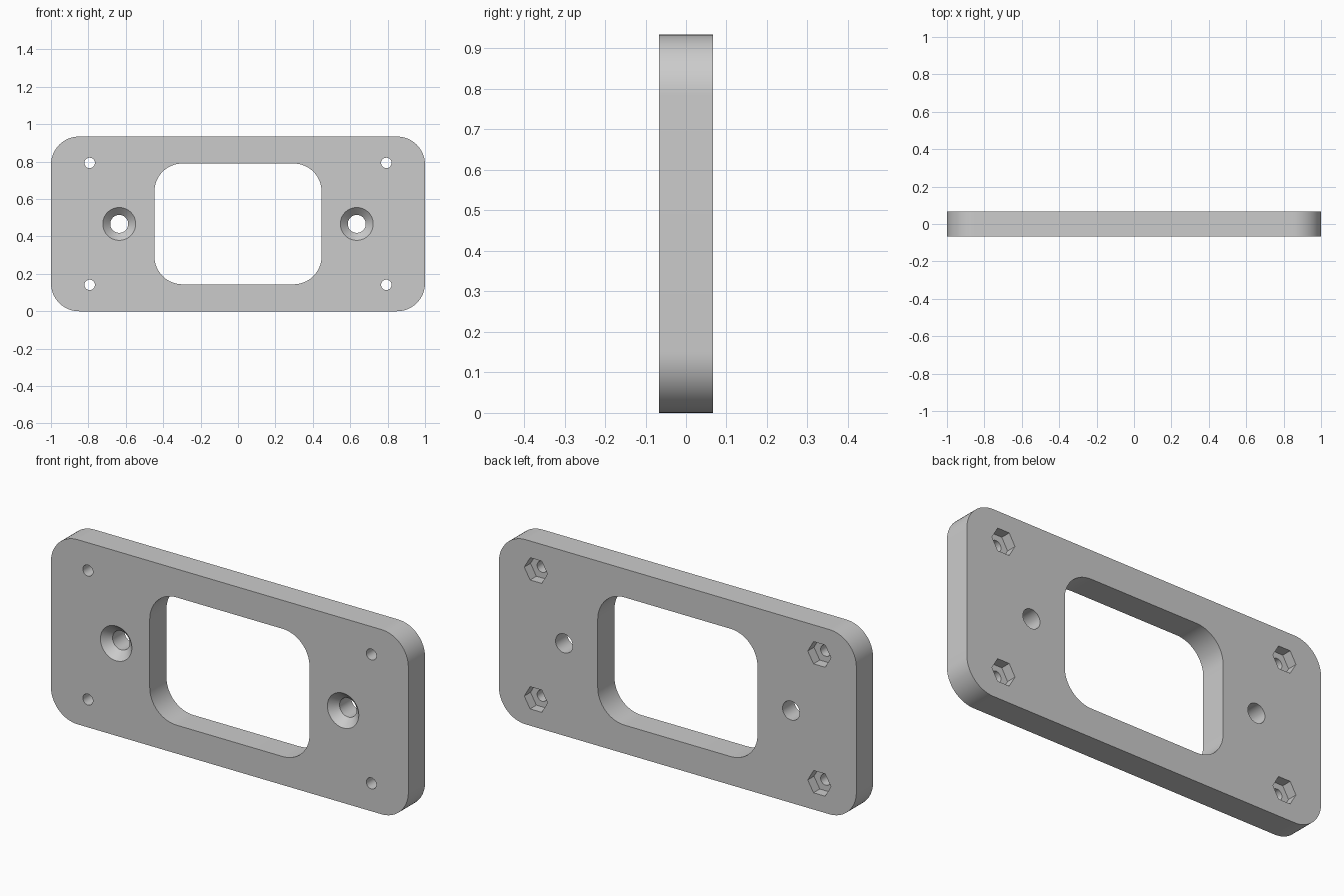
import bpy
from math import pi, sin, cos, radians
from mathutils import Matrix

cube = bpy.data.objects.get("Cube")
if cube:
    bpy.data.objects.remove(cube, do_unlink=True)

LENGTH, THICK, HEIGHT = 2.0, 0.134, 0.934
FRONT, BACK, MID = -THICK / 2, THICK / 2, HEIGHT / 2

grey = bpy.data.materials.new("plain grey")
grey.use_nodes = True
grey.diffuse_color = (0.6, 0.6, 0.6, 1)
grey.node_tree.nodes["Principled BSDF"].inputs["Base Color"].default_value = (0.6, 0.6, 0.6, 1)


def loft(name, rings):
    """Solid through matching rings, each an outline of (x, z) points at a depth y."""
    n = len(rings[0][0])
    verts = [(x, y, z) for outline, y in rings for x, z in outline]
    faces = [tuple(range(n)), tuple(reversed(range(len(verts) - n, len(verts))))]
    for r in range(len(rings) - 1):
        for i in range(n):
            a, b = r * n + i, r * n + (i + 1) % n
            faces.append((a, a + n, b + n, b))
    mesh = bpy.data.meshes.new(name)
    mesh.from_pydata(verts, [], faces)
    mesh.materials.append(grey)
    obj = bpy.data.objects.new(name, mesh)
    bpy.context.collection.objects.link(obj)
    return obj


def rounded(width, height, radius, steps=16):
    """Rounded rectangle centred on the plate."""
    points = []
    for k, (sx, sz) in enumerate([(1, 1), (-1, 1), (-1, -1), (1, -1)]):
        for i in range(steps + 1):
            a = (k + i / steps) * pi / 2
            points.append((sx * (width / 2 - radius) + radius * cos(a),
                           MID + sz * (height / 2 - radius) + radius * sin(a)))
    return points


def ngon(x, z, radius, sides=48):
    return [(x + radius * cos(2 * pi * i / sides), z + radius * sin(2 * pi * i / sides))
            for i in range(sides)]


# Plate body with rounded corners
plate = loft("mounting_plate", [(rounded(LENGTH, HEIGHT, 0.15), FRONT),
                                (rounded(LENGTH, HEIGHT, 0.15), BACK)])

# Central window
opening = rounded(0.894, 0.646, 0.15)
cutters = [loft("window_cutter", [(opening, FRONT - 0.1), (opening, BACK + 0.1)])]

for side, label in ((1, "left"), (-1, "right")):
    # Countersunk screw hole, wide at the front
    x = side * 0.635
    cutters.append(loft(label + "_screw_cutter", [
        (ngon(x, MID, 0.098), FRONT - 0.01),
        (ngon(x, MID, 0.048), FRONT + 0.04),
        (ngon(x, MID, 0.048), BACK + 0.1)]))
    # Corner bolt holes, each with a hexagonal nut pocket in the back
    for up, level in ((1, "upper"), (-1, "lower")):
        x, z = side * 0.793, MID + up * 0.326
        hole, pocket = ngon(x, z, 0.028, 32), ngon(x, z, 0.065, 6)
        cutters.append(loft(f"{level}_{label}_bolt_cutter",
                            [(hole, FRONT - 0.1), (hole, BACK + 0.1)]))
        cutters.append(loft(f"{level}_{label}_nut_cutter",
                            [(pocket, BACK - 0.05), (pocket, BACK + 0.1)]))

# Cut every opening
bpy.context.view_layer.objects.active = plate
plate.select_set(True)
for cutter in cutters:
    cut = plate.modifiers.new(cutter.name, "BOOLEAN")
    cut.operation, cut.solver, cut.object = "DIFFERENCE", "EXACT", cutter
    bpy.ops.object.modifier_apply(modifier=cut.name)
    bpy.data.objects.remove(cutter, do_unlink=True)

bpy.ops.object.shade_smooth_by_angle(angle=radians(30))
